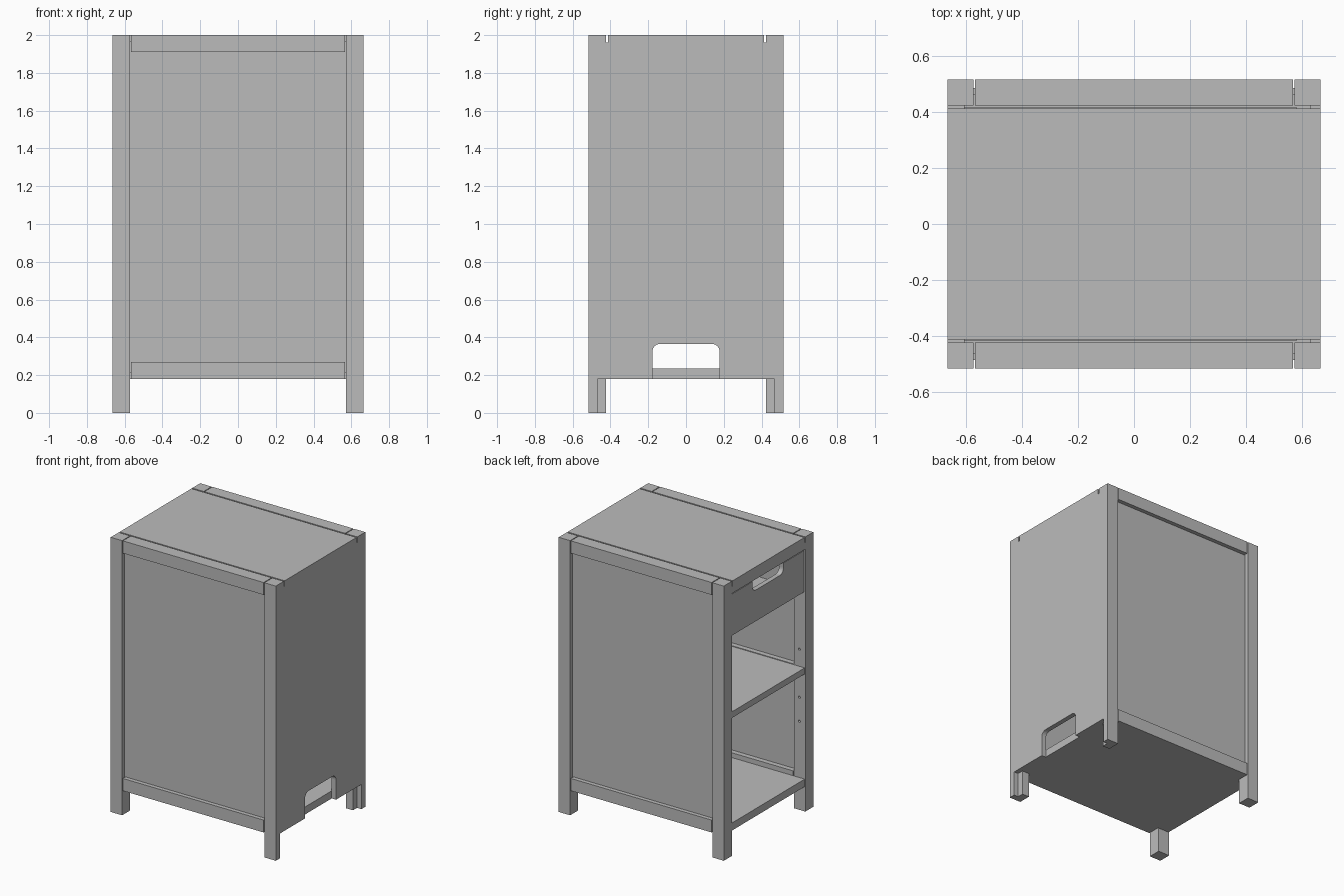
import bpy, bmesh
from math import cos, sin, pi
from mathutils import Matrix

cube = bpy.data.objects.get("Cube")
if cube:
    bpy.data.objects.remove(cube, do_unlink=True)

grey = bpy.data.materials.new("plain_grey")
grey.use_nodes = True
tone = (0.5, 0.5, 0.5, 1)
grey.diffuse_color = tone
grey.node_tree.nodes["Principled BSDF"].inputs["Base Color"].default_value = tone

# Overall sizes
W, D, H = 0.665, 0.515, 2.0      # half width, half depth, height
POST = 0.092                     # post thickness
GAP = 0.006                      # shadow gap
IX, IY = W - POST, D - POST      # inner faces of the posts
BASE, RAIL = 0.18, 0.09          # underside of the body, rail height
BOARD, SIDE = 0.04, 0.035        # top board and side panel thickness


def finish(name, bm):
    bmesh.ops.recalc_face_normals(bm, faces=bm.faces)
    mesh = bpy.data.meshes.new(name)
    bm.to_mesh(mesh)
    bm.free()
    obj = bpy.data.objects.new(name, mesh)
    bpy.context.collection.objects.link(obj)
    mesh.materials.append(grey)
    return obj


def box(name, x, y, z):
    """Box from three (low, high) ranges."""
    bm = bmesh.new()
    bmesh.ops.create_cube(bm, size=1)
    for v in bm.verts:
        v.co = [lo + (c + 0.5) * (hi - lo) for c, (lo, hi) in zip(v.co, (x, y, z))]
    return finish(name, bm)


def mirrored(s, lo, hi):
    return (lo, hi) if s > 0 else (-hi, -lo)


def extrude_outline(name, points, offset):
    bm = bmesh.new()
    face = bm.faces.new([bm.verts.new(p) for p in points])
    new = bmesh.ops.extrude_face_region(bm, geom=[face])["geom"]
    bmesh.ops.translate(bm, vec=offset, verts=[g for g in new if isinstance(g, bmesh.types.BMVert)])
    return finish(name, bm)


def notched_board(name, x, half, edge, far, depth):
    """Upright board whose edge has a round-cornered hand notch."""
    notch, r = 0.178, 0.04
    d = 1 if far > edge else -1
    tip = edge + d * depth
    arc = [(notch - r + r * cos(a), tip - d * r + d * r * sin(a))
           for a in (i * pi / 12 for i in range(7))]
    right = [(half, far), (half, edge), (notch, edge)] + arc
    outline = right + [(-y, z) for y, z in reversed(right)]
    return extrude_outline(name, [(x[0], y, z) for y, z in outline], (x[1] - x[0], 0, 0))


def drill(obj, centres):
    """Blind peg holes along y."""
    bm = bmesh.new()
    for c in centres:
        bmesh.ops.create_cone(bm, cap_ends=True, segments=12, radius1=0.008, radius2=0.008,
                              depth=0.05, matrix=Matrix.Translation(c) @ Matrix.Rotation(pi / 2, 4, 'X'))
    cutter = finish("peg_hole_cutter", bm)
    cutter.hide_render = True
    cutter.hide_set(True)
    cutter.display_type = 'WIRE'
    mod = obj.modifiers.new("peg_holes", 'BOOLEAN')
    mod.object = cutter
    mod.solver = 'EXACT'
    bpy.context.view_layer.objects.active = obj
    bpy.ops.object.modifier_apply(modifier=mod.name)
    bpy.data.objects.remove(cutter, do_unlink=True)


REBATE = D - POST / 2
for sy, end in ((-1, "front"), (1, "back")):
    # Posts: plain on the open side, rebated for the side panel on the other
    plain = box(end + "_right_post", (-W, -IX), mirrored(sy, IY, D), (0, H))
    section = [(IX, IY), (W - SIDE, IY), (W - SIDE, REBATE), (W, REBATE), (W, D), (IX, D)]
    rebated = extrude_outline(end + "_left_post", [(x, sy * y, 0) for x, y in section],
                              (0, 0, H - BOARD))
    box(end + "_left_post_cap", (IX, W), mirrored(sy, IY, D), (H - BOARD, H))
    for post, sx in ((plain, -1), (rebated, 1)):
        drill(post, [(sx * 0.617, sy * IY, 0.645 + 0.175 * i) for i in range(4)])
    # Rails, recessed panel and the inner support for the shelf
    rail_x = (-IX + GAP, IX - GAP)
    box(end + "_top_rail", rail_x, mirrored(sy, IY, D), (H - RAIL, H))
    box(end + "_bottom_rail", rail_x, mirrored(sy, IY, D), (BASE, BASE + RAIL))
    box(end + "_panel", (-IX, IX), mirrored(sy, D - 0.055, D - 0.03), (BASE + 0.03, H - 0.03))
    box(end + "_shelf_support", (-IX, IX), mirrored(sy, IY, D - 0.055), (0.96, 1.05))

# Top board and the rail beneath it on the open side
TY = IY - 0.01
box("top_board", (-W, W), (-TY, TY), (H - BOARD, H))
box("open_side_rail", (-W, -W + 0.06), (-IY, IY), (H - RAIL, H - BOARD))

# Side panel with hand notch, shelf and floor
notched_board("side_panel", (W - SIDE, W), REBATE, BASE, H - BOARD, 0.185)
box("middle_shelf", (-W + 0.005, W - SIDE), (-IY, IY), (1.0, 1.045))
box("floor_board", (-W + 0.005, W - SIDE), (-IY, IY), (BASE, 0.235))

# Drawer
DY, DB = IY - GAP, 1.6
notched_board("drawer_front", (-W + 0.005, -W + 0.04), DY, H - RAIL - 0.008, DB, 0.075)
bx = (-W + 0.04, 0.58)
box("drawer_bottom", bx, (-DY, DY), (DB + 0.01, DB + 0.03))
box("drawer_back", (bx[1] - 0.03, bx[1]), (-DY, DY), (DB + 0.03, 1.85))
for s, side in ((-1, "front"), (1, "back")):
    box("drawer_" + side + "_wall", (bx[0], bx[1] - 0.03), mirrored(s, DY - 0.03, DY), (DB + 0.03, 1.85))
